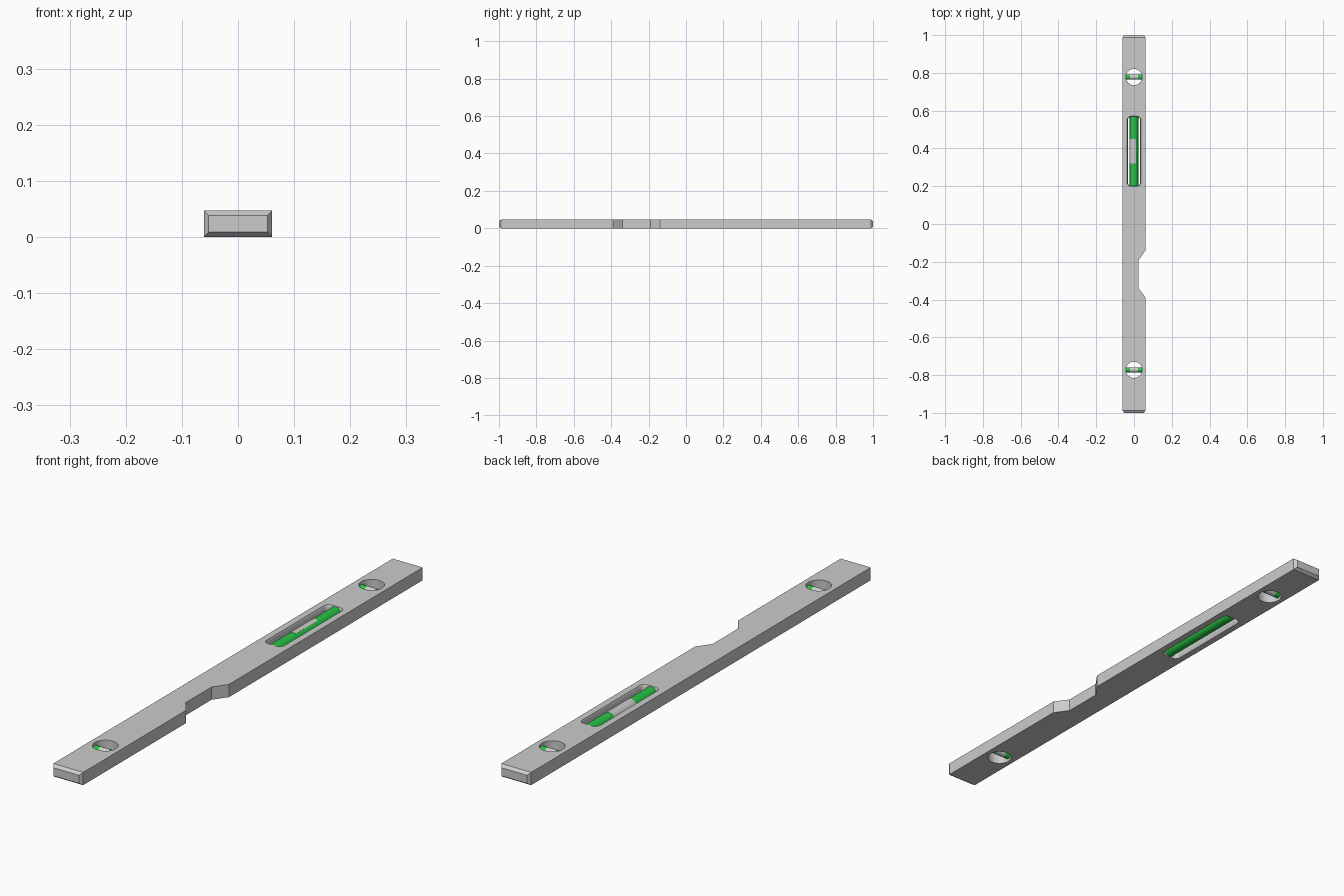
import bpy, bmesh
from math import sin, cos, radians, pi

if "Cube" in bpy.data.objects:
    bpy.data.objects.remove(bpy.data.objects["Cube"])

H, W = 0.047, 0.061
MID = H / 2


def material(name, rgb):
    m = bpy.data.materials.new(name)
    m.diffuse_color = (*rgb, 1)
    m.use_nodes = True
    m.node_tree.nodes["Principled BSDF"].inputs["Base Color"].default_value = m.diffuse_color
    return m


GREEN = material("green_fluid", (0.02, 0.55, 0.06))
PALE = material("bubble_pale", (0.7, 0.69, 0.68))


def loft(name, rings, mat=None, end_taper=0):
    """Closed solid through equal-length rings of 3D points."""
    bm = bmesh.new()
    loops = [[bm.verts.new(p) for p in r] for r in rings]
    n = len(loops[0])
    for a, b in zip(loops, loops[1:]):
        for i in range(n):
            j = (i + 1) % n
            bm.faces.new((a[i], a[j], b[j], b[i]))
    bm.faces.new(loops[0])
    bm.faces.new(loops[-1])
    bmesh.ops.recalc_face_normals(bm, faces=bm.faces)
    if end_taper:
        ends = [f for f in bm.faces if abs(f.normal.y) > 0.99]
        bmesh.ops.inset_individual(bm, faces=ends, thickness=end_taper, depth=end_taper)
    me = bpy.data.meshes.new(name)
    bm.to_mesh(me)
    bm.free()
    ob = bpy.data.objects.new(name, me)
    bpy.context.collection.objects.link(ob)
    if mat:
        me.materials.append(mat)
    return ob


def smooth(ob):
    bpy.ops.object.select_all(action='DESELECT')
    ob.select_set(True)
    bpy.context.view_layer.objects.active = ob
    bpy.ops.object.shade_smooth_by_angle(angle=radians(30))


def arc(r, a0=0, a1=360, n=32):
    full = a1 - a0 == 360
    step = radians(a1 - a0) / (n if full else n - 1)
    return [(r * cos(radians(a0) + i * step), r * sin(radians(a0) + i * step)) for i in range(n)]


def rod(name, axis, start, end, across, section, mat):
    """Bar with the given section along x or y at mid height."""
    if axis == 'y':
        rings = [[(across + u, t, MID + v) for u, v in section] for t in (start, end)]
    else:
        rings = [[(t, across + u, MID + v) for u, v in section] for t in (start, end)]
    ob = loft(name, rings, mat)
    smooth(ob)
    return ob


def rounded_rect(hw, hl, r, cy, z, n=6):
    pts = []
    for k, (sx, sy) in enumerate(((1, 1), (-1, 1), (-1, -1), (1, -1))):
        for i in range(n):
            a = pi / 2 * (k + i / (n - 1))
            pts.append((sx * (hw - r) + r * cos(a), cy + sy * (hl - r) + r * sin(a), z))
    return pts


# Body: bar with a hand notch on one edge and tapered ends
E = 0.988
profile = [(-W, -E), (W, -E), (W, -0.39), (0.025, -0.34), (0.025, -0.19),
           (W, -0.14), (W, E), (-W, E)]
body = loft("level_body", [[(x, y, z) for x, y in profile] for z in (0, H)], end_taper=0.012)

# Cutters: two round windows and a slot with chamfered rims
HOLES = (("front", -0.772), ("back", 0.778))
cutters = [loft(f"{n}_window_cutter",
                [[(x, y + v, z) for x, v in arc(0.043)] for z in (-0.01, H + 0.01)])
           for n, y in HOLES]
SLOT_Y, C = 0.385, 0.007
slot = [(C, -C), (0, C), (0, H - C), (C, H + C)]
cutters.append(loft("slot_cutter", [
    rounded_rect(0.033 + g, 0.182 + g, 0.016 + g, SLOT_Y, z) for g, z in slot]))

bpy.context.view_layer.objects.active = body
for c in cutters:
    mod = body.modifiers.new(c.name, 'BOOLEAN')
    mod.operation, mod.solver, mod.object = 'DIFFERENCE', 'EXACT', c
    bpy.ops.object.modifier_apply(modifier=mod.name)
    bpy.data.objects.remove(c)
smooth(body)

# Main vial along the body, bubble sitting on its upper side
rod("main_vial", 'y', SLOT_Y - 0.19, SLOT_Y + 0.19, 0, arc(0.0225), GREEN)
rod("main_bubble", 'y', SLOT_Y - 0.065, SLOT_Y + 0.065, 0, arc(0.0231, 63, 215, 20), PALE)

# Cross vials in the round windows
for n, y in HOLES:
    rod(f"{n}_vial", 'x', -0.046, 0.046, y, arc(0.013), GREEN)
    rod(f"{n}_bubble", 'x', -0.02, 0.02, y, arc(0.0135), PALE)
